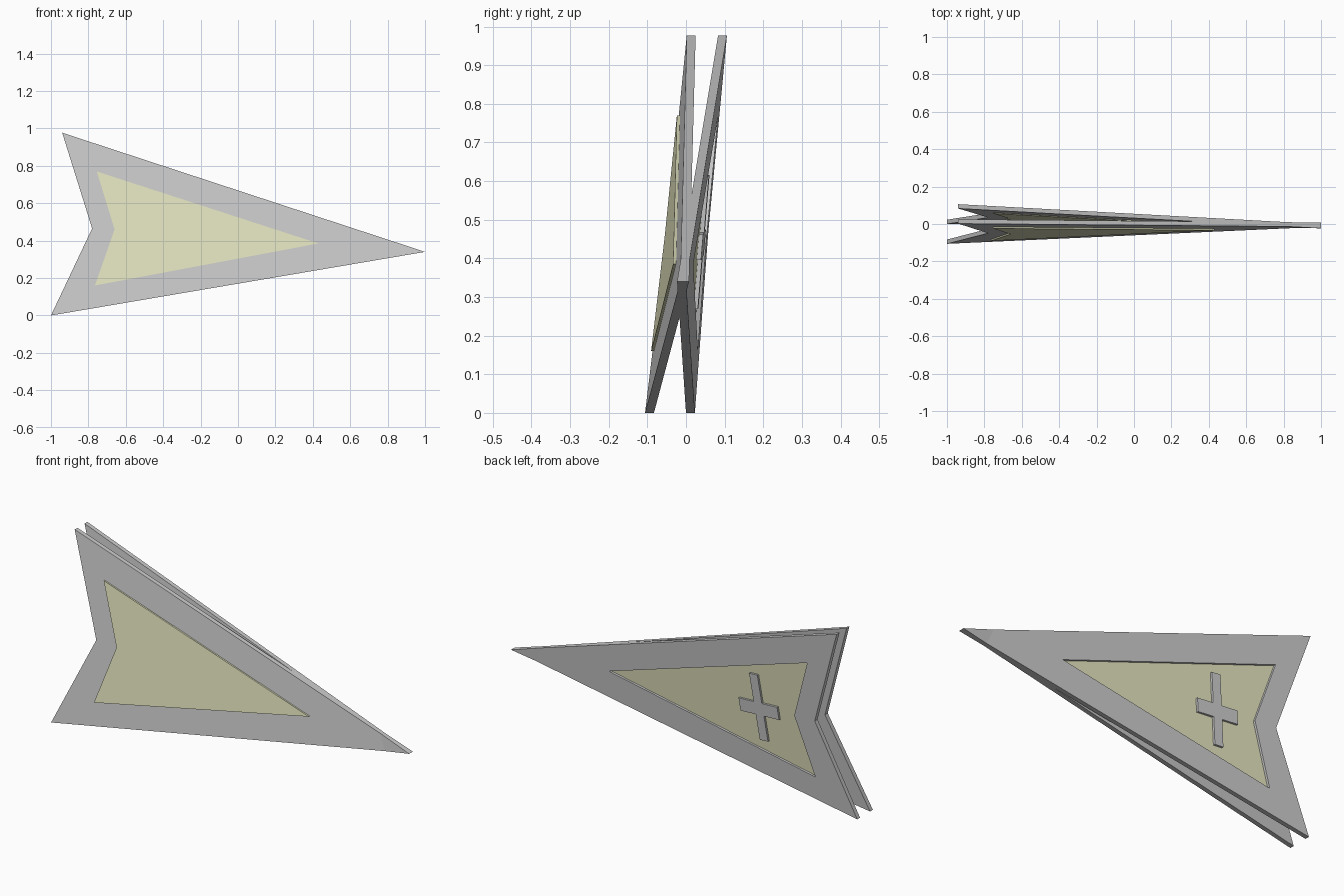
import bpy, bmesh

if "Cube" in bpy.data.objects:
    bpy.data.objects.remove(bpy.data.objects["Cube"])

OUTER = [(-0.94, 0.977), (-1.0, 0.0), (1.0, 0.34), (-0.78, 0.465)]
INNER = [(-0.755, 0.77), (-0.765, 0.16), (0.43, 0.385), (-0.66, 0.46)]
# order each outline around its rim: top, tip, bottom, notch
OUTER = [OUTER[i] for i in (0, 2, 1, 3)]
INNER = [INNER[i] for i in (0, 2, 1, 3)]
THICK = 0.023

olive = bpy.data.materials.new("olive")
olive.diffuse_color = (0.78, 0.78, 0.53, 1)
olive.use_nodes = True
olive.node_tree.nodes["Principled BSDF"].inputs["Base Color"].default_value = olive.diffuse_color


def plane(top, bottom, tip):
    """y as a linear function of x and z through the three outer corners."""
    (x0, z0), (x1, z1), (x2, z2) = OUTER[0], OUTER[2], OUTER[1]
    ax, az, ay = x0 - x2, z0 - z2, top - tip
    bx, bz, by = x1 - x2, z1 - z2, bottom - tip
    d = ax * bz - az * bx
    b, c = (ay * bz - az * by) / d, (ax * by - ay * bx) / d
    return lambda x, z: tip + b * (x - x2) + c * (z - z2)


def build(name, outline, surf, y0, y1, mat=None, hole=None):
    """Slab between offsets y0 and y1 from a tilted plane, optionally a ring."""
    bm = bmesh.new()

    def loop(pts, off):
        return [bm.verts.new((x, surf(x, z) + off, z)) for x, z in pts]

    def walls(a, b):
        n = len(a)
        for i in range(n):
            j = (i + 1) % n
            bm.faces.new((a[i], a[j], b[j], b[i]))

    fo, bo = loop(outline, y0), loop(outline, y1)
    walls(fo, bo)
    if hole:
        fi, bi = loop(hole, y0), loop(hole, y1)
        walls(fi, bi)
        walls(fo, fi)
        walls(bo, bi)
    else:
        bm.faces.new(fo)
        bm.faces.new(bo)
    bmesh.ops.recalc_face_normals(bm, faces=bm.faces)
    me = bpy.data.meshes.new(name)
    bm.to_mesh(me)
    bm.free()
    ob = bpy.data.objects.new(name, me)
    bpy.context.collection.objects.link(ob)
    if mat:
        me.materials.append(mat)
    return ob


# plates: planes give the front-facing side of each, crossing near the tip
front = plane(0.002, -0.106, -0.015)
back = plane(0.083, 0.0, -0.023)
build("front_frame", OUTER, front, 0, THICK, hole=INNER)
build("back_frame", OUTER, back, 0, THICK, hole=INNER)

# inset panels
build("front_panel", INNER, front, -0.008, 0.014, olive)
build("back_panel", INNER, back, -0.004, 0.011, olive)

# raised cross on the back panel, leaning slightly
w, h, arm, up, down = 0.024, 0.033, 0.113, 0.18, 0.165
cross = [(-w, up), (w, up), (w, h), (arm, h), (arm, -h), (w, -h),
         (w, -down), (-w, -down), (-w, -h), (-arm, -h), (-arm, h), (-w, h)]
cross = [(-0.45 + x + 0.12 * z, 0.435 + z - 0.06 * x) for x, z in cross]
build("back_cross", cross, back, 0.009, 0.022)
